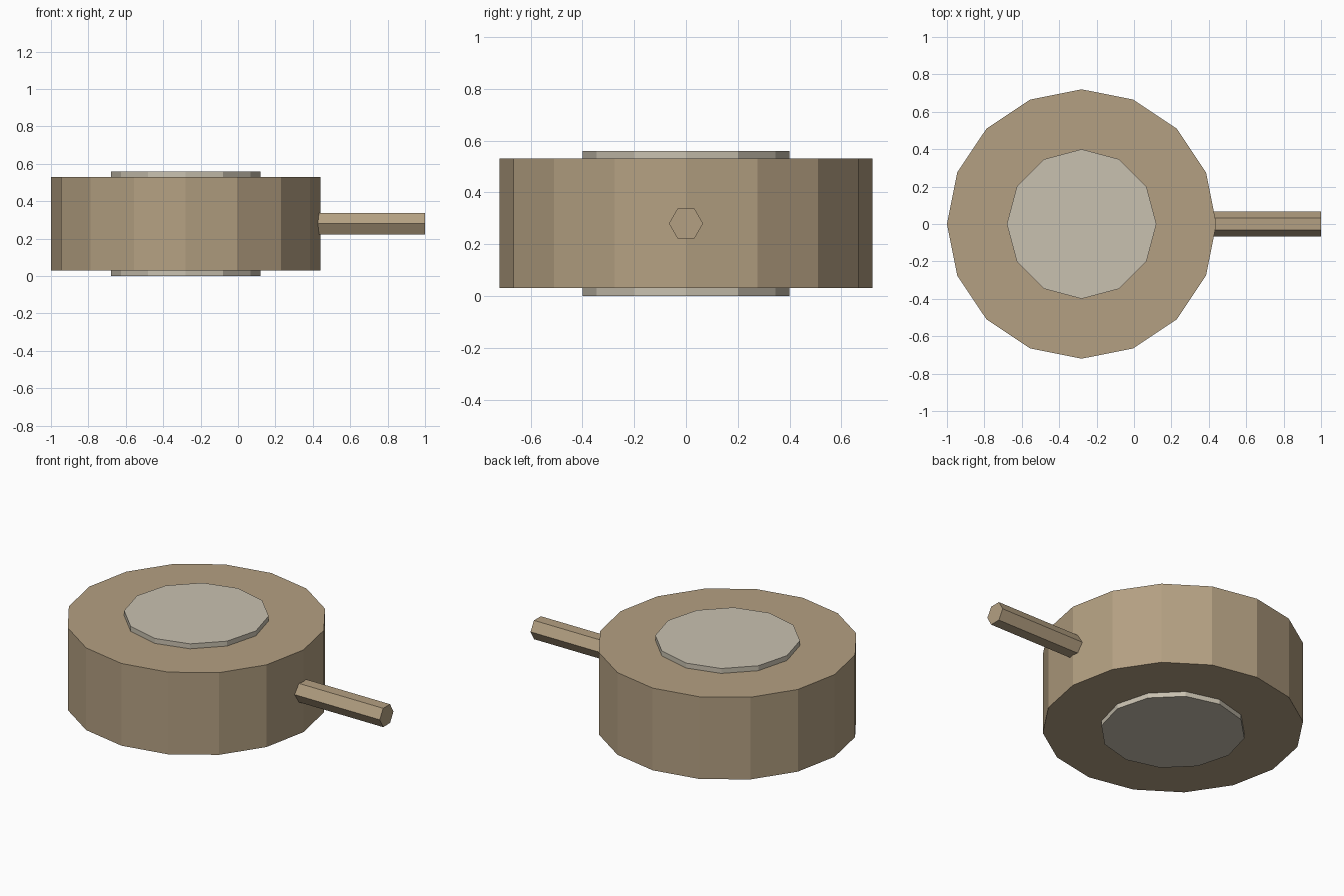
import bpy
from math import pi

if "Cube" in bpy.data.objects:
    bpy.data.objects.remove(bpy.data.objects["Cube"], do_unlink=True)


def srgb(*rgb):
    return tuple((c / 255 / 12.92) if c < 10 else ((c / 255 + 0.055) / 1.055) ** 2.4 for c in rgb) + (1.0,)


def material(name, colour):
    mat = bpy.data.materials.new(name)
    mat.use_nodes = True
    mat.diffuse_color = colour
    mat.node_tree.nodes["Principled BSDF"].inputs["Base Color"].default_value = colour
    return mat


def prism(name, sides, radius, length, location, mat, rotation=(0, 0, 0)):
    bpy.ops.mesh.primitive_cylinder_add(vertices=sides, radius=radius, depth=length,
                                        location=location, rotation=rotation)
    obj = bpy.context.object
    obj.name = name
    obj.data.materials.append(mat)
    return obj


wood = material("tan wood", srgb(180, 160, 130))
stone = material("pale grey", srgb(201, 193, 176))

MID = 0.28      # height of the centre plane
CENTRE = -0.28  # drum axis in x

# Hammer-like drum with a pale disc showing on both faces
prism("drum", 16, 0.72, 0.50, (CENTRE, 0, MID), wood)
prism("striking_faces", 12, 0.40, 0.56, (CENTRE, 0, MID), stone)

# Hexagonal handle, flat side up, set into the drum wall
start, end = 0.40, 1.0
prism("handle", 6, 0.066, end - start, ((start + end) / 2, 0, MID), wood, (0, pi / 2, 0))
